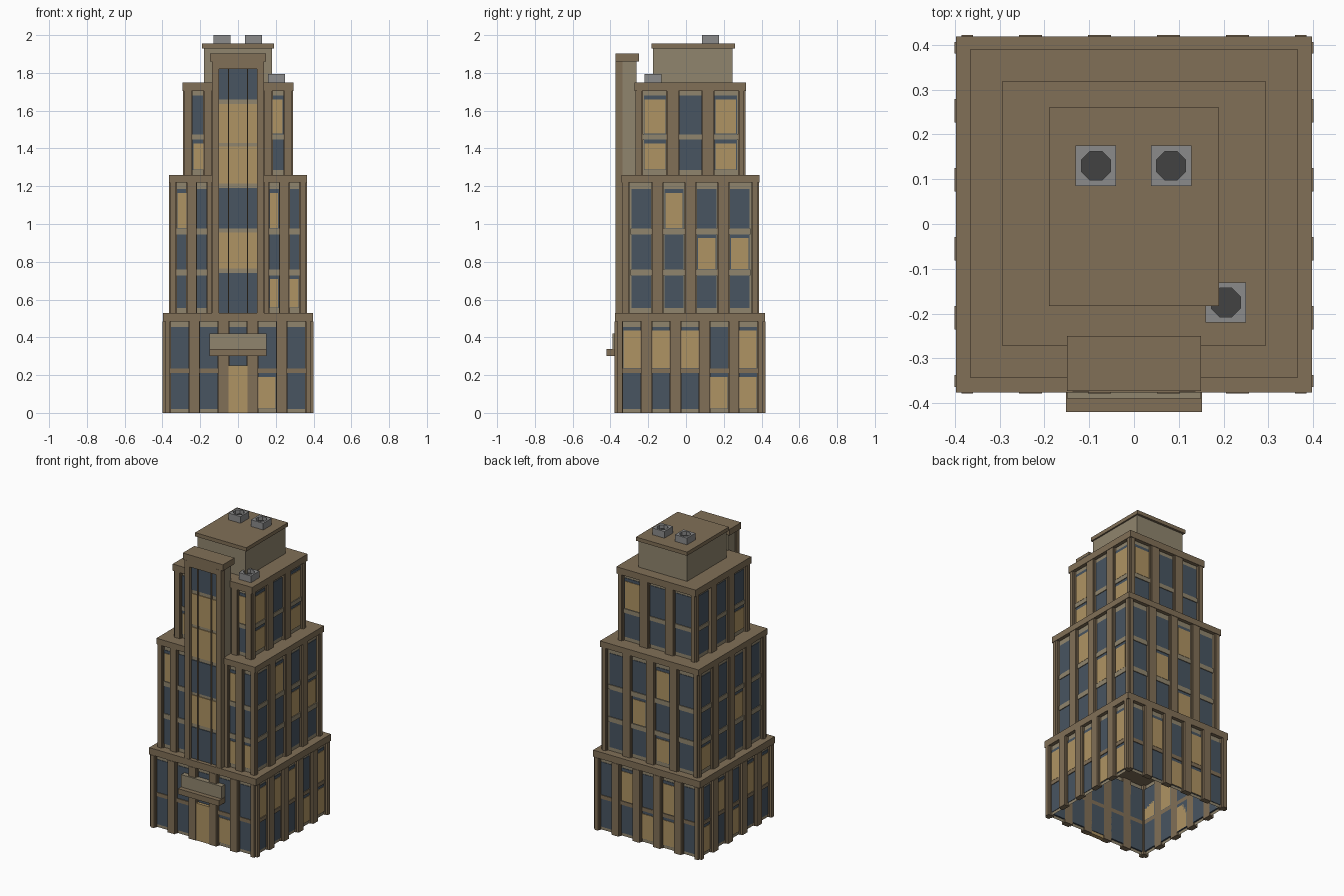
import bpy, bmesh, math

if "Cube" in bpy.data.objects:
    bpy.data.objects.remove(bpy.data.objects["Cube"])


def mat(name, r, g, b):
    m = bpy.data.materials.new(name)
    m.diffuse_color = (r, g, b, 1)
    m.use_nodes = True
    m.node_tree.nodes["Principled BSDF"].inputs["Base Color"].default_value = m.diffuse_color
    return m


BROWN = mat("brown_stone", .22, .16, .095)
KHAKI = mat("pale_stone", .28, .235, .155)
GLASS = mat("dark_glass", .065, .09, .12)
LIT = mat("lit_glass", .43, .295, .125)
GREY = mat("grey_metal", .26, .26, .26)
DARK = mat("dark_metal", .055, .055, .055)

parts = {}  # name -> (material, list of boxes)


def box(name, material, x0, x1, y0, y1, z0, z1):
    lo_hi = [sorted(p) for p in ((x0, x1), (y0, y1), (z0, z1))]
    parts.setdefault(name, (material, []))[1].append(lo_hi)


def finish(name, bm, material):
    me = bpy.data.meshes.new(name)
    bm.to_mesh(me)
    bm.free()
    me.materials.append(material)
    ob = bpy.data.objects.new(name, me)
    bpy.context.collection.objects.link(ob)
    return ob


def flush_parts():
    for name, (material, boxes) in parts.items():
        bm = bmesh.new()
        for b in boxes:
            vs = bmesh.ops.create_cube(bm, size=1)["verts"]
            for v in vs:
                v.co = [(a + c) / 2 + t * (c - a) for t, (a, c) in zip(v.co, b)]
        if name.endswith("_core"):  # shells are open underneath
            bm.normal_update()
            down = [f for f in bm.faces if f.normal.z < -.9]
            bmesh.ops.delete(bm, geom=down, context="FACES_ONLY")
        finish(name, bm, material)


def wall_box(name, material, side, cy, u, w, d0, d1, z0, z1):
    """Box on a wall: u along it, d outward from the tower axis."""
    a, b = u - w / 2, u + w / 2
    if side == "front":
        box(name, material, a, b, cy - d0, cy - d1, z0, z1)
    elif side == "back":
        box(name, material, -a, -b, cy + d0, cy + d1, z0, z1)
    elif side == "right":
        box(name, material, d0, d1, cy + a, cy + b, z0, z1)
    else:
        box(name, material, -d0, -d1, cy - a, cy - b, z0, z1)


def regular(n, pitch, win, pil, half):
    """Evenly spaced bays with piers between them and at both corners."""
    bays = [((i - (n - 1) / 2) * pitch, win) for i in range(n)]
    piers = [((i - n / 2) * pitch, pil) for i in range(1, n)]
    piers += [(s * (half - .025), .026) for s in (-1, 1)]
    return bays, piers


def tier(name, half, cy, z0, z1, cap, floors, std, front, lit, rib_out, band):
    core = half - .024
    box(name + "_core", KHAKI, -core, core, cy - core, cy + core, z0, z1 - .005)
    box(name + "_cornice", BROWN, -half, half, cy - half, cy + half, z1 - cap, z1)
    for side in ("front", "right", "back", "left"):
        bays, piers = front if side == "front" else std
        for u, w in piers:
            wall_box(name + "_piers", BROWN, side, cy, u, w + .01, core - .01, half - .012, z0, z1 - cap)
            wall_box(name + "_ribs", BROWN, side, cy, u, w, core - .01, half + rib_out, z0, z1 - cap)
        for i, (u, w) in enumerate(bays):
            for f, (a, b) in enumerate(floors):
                wall_box(name + "_windows", GLASS, side, cy, u, w, core - .01, core + .003, a, b)
                if (i, f) in lit.get(side, ()):
                    wall_box(name + "_lit_windows", LIT, side, cy, u, w - .01, core - .01, core + .006, a + .003, b - .02)
            # spandrels between floors
            for (_, a), (b, _) in zip(floors, floors[1:]):
                wall_box(name + "_spandrels", band, side, cy, u, w + .01, core - .01, core + .008, a, b)
    # corner posts
    for sx in (-1, 1):
        for sy in (-1, 1):
            h = half - .012
            box(name + "_corners", BROWN, sx * (h - .03), sx * h, cy + sy * (h - .03), cy + sy * h, z0, z1 - cap)


# Three stepped tiers
std = regular(5, .154, .1, .052, .397)
tier("base", .397, .0215, 0, .53, .045, [(.02, .21), (.235, .455)], std, std,
     {"front": [(3, 0)],
      "right": [(0, 1), (1, 1), (2, 1), (4, 1), (3, 0), (4, 0)],
      "back": [(1, 1), (2, 0), (3, 1), (3, 0)],
      "left": [(0, 0), (1, 1), (2, 0), (3, 1), (4, 1)]}, .003, BROWN)

both = lambda pairs: sorted((s * u, w) for u, w in pairs for s in (-1, 1))
tier("middle", .366, .0235, .53, 1.26, .04,
     [(.555, .728), (.76, .945), (.976, 1.185)],
     regular(4, .174, .102, .055, .366),
     (both([(.2975, .055), (.19, .052)]), both([(.245, .048), (.345, .028), (.15, .022)])),
     {"front": [(0, 2), (2, 2), (2, 0), (3, 0)],
      "right": [(2, 1), (3, 1), (1, 2)],
      "back": [(2, 0), (2, 2), (1, 1)], "left": [(0, 0), (2, 1)]}, -.003, KHAKI)

tier("upper", .295, .0235, 1.26, 1.75, .045, [(1.285, 1.447), (1.475, 1.68)],
     regular(3, .187, .12, .06, .295),
     (both([(.21, .06)]), both([(.265, .04), (.16, .04)])),
     {"front": [(0, 0), (1, 1)],
      "right": [(0, 0), (0, 1), (2, 0), (2, 1)],
      "back": [(0, 1)], "left": [(2, 0)]}, -.003, KHAKI)

# Penthouse
box("penthouse", KHAKI, -.18, .18, -.175, .245, 1.745, 1.93)
box("penthouse_roof", BROWN, -.19, .19, -.183, .26, 1.93, 1.955)

# Tall front shaft
box("shaft", KHAKI, -.13, .13, -.345, -.262, .5, 1.86)
box("shaft_cap", BROWN, -.149, .149, -.373, -.25, 1.86, 1.902)
for s in (-1, 1):
    box("shaft_piers", BROWN, s * .1, s * .137, -.374, -.335, .5, 1.86)
    box("shaft_mullions", BROWN, s * .05 - .003, s * .05 + .003, -.358, -.34, .5, 1.82)
box("shaft_lintel", BROWN, -.1, .1, -.37, -.34, 1.82, 1.86)
for a, b, on in ((.53, .74, 0), (.765, .955, 1), (.975, 1.19, 0),
                 (1.215, 1.41, 1), (1.43, 1.635, 1), (1.66, 1.82, 0)):
    box("shaft_lit_windows" if on else "shaft_windows", LIT if on else GLASS,
        -.1, .1, -.35, -.34, a, b)

# Entrance: door, canopy and blank panel
box("door", LIT, -.08, .08, -.374, -.345, 0, .25)
box("canopy", BROWN, -.152, .152, -.42, -.35, .3, .337)
box("entrance_panel", KHAKI, -.15, .15, -.389, -.35, .337, .42)

flush_parts()

# Roof vents: square ring with an eight-sided well
for n, (x, y, z) in enumerate(((-.085, .13, 1.955), (.083, .13, 1.955), (.205, -.175, 1.75))):
    bm = bmesh.new()
    R, r, top, low = .045, .035, z + .045, z + .02
    outer, inner = [], []
    for i in range(8):
        a = (i + .5) * math.pi / 4
        c, s = math.cos(a), math.sin(a)
        k = max(abs(c), abs(s))
        outer.append((x + R * c / k, y + R * s / k))
        inner.append((x + r * c, y + r * s))
    # put octagon points beside each corner onto the true corner
    sq = [(x + R * sx, y + R * sy) for sx, sy in ((1, 1), (-1, 1), (-1, -1), (1, -1))]
    ring = [p for i in range(4) for p in (outer[2 * i], sq[i], outer[2 * i + 1])]
    T = [bm.verts.new((*p, top)) for p in ring]
    B = [bm.verts.new((*p, z)) for p in ring]
    I = [bm.verts.new((*p, top)) for p in inner]
    W = [bm.verts.new((*p, low)) for p in inner]
    for i in range(12):
        j = (i + 1) % 12
        bm.faces.new((B[i], B[j], T[j], T[i]))
    for i in range(8):
        j = (i + 1) % 8
        bm.faces.new((I[i], I[j], W[j], W[i]))
        q = i // 2 * 3
        if i % 2 == 0:
            bm.faces.new((T[q], T[q + 1], T[q + 2], I[j], I[i]))
        else:
            bm.faces.new((T[q + 2], T[(q + 3) % 12], I[j], I[i]))
    floor = bm.faces.new(W)
    floor.material_index = 1
    bmesh.ops.recalc_face_normals(bm, faces=bm.faces)
    ob = finish("roof_vent_%d" % (n + 1), bm, GREY)
    ob.data.materials.append(DARK)
